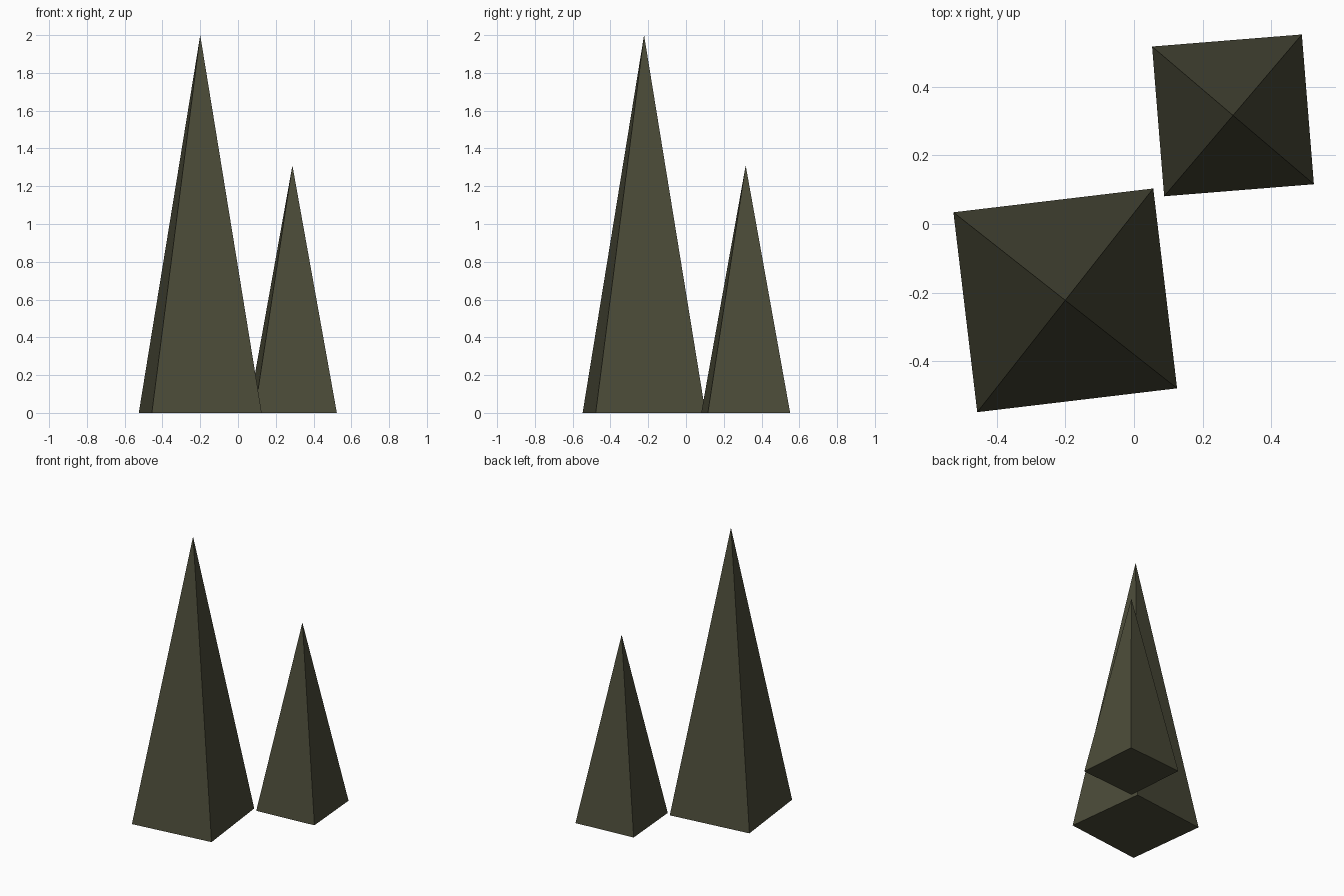
import bpy
import bmesh
from math import radians
from mathutils import Matrix

cube = bpy.data.objects.get("Cube")
if cube:
    bpy.data.objects.remove(cube, do_unlink=True)

# Dark olive stone
stone = bpy.data.materials.new("dark_olive")
stone.use_nodes = True
colour = (0.07, 0.07, 0.04, 1.0)
stone.diffuse_color = colour
stone.node_tree.nodes["Principled BSDF"].inputs["Base Color"].default_value = colour


def spire(name, x, y, radius, height, turn):
    """Four-sided pyramid standing on the ground, turned about its axis."""
    bm = bmesh.new()
    bmesh.ops.create_cone(bm, cap_ends=True, segments=4, radius1=radius,
                          radius2=0, depth=height,
                          matrix=Matrix.Translation((0, 0, height / 2)))
    bmesh.ops.remove_doubles(bm, verts=bm.verts, dist=0.0001)
    bmesh.ops.recalc_face_normals(bm, faces=bm.faces)
    mesh = bpy.data.meshes.new(name)
    bm.to_mesh(mesh)
    bm.free()
    mesh.materials.append(stone)
    obj = bpy.data.objects.new(name, mesh)
    obj.location = (x, y, 0)
    obj.rotation_euler.z = radians(45 + turn)
    bpy.context.collection.objects.link(obj)


# Tall spire in front, short spire behind
spire("tall_spire", -0.2, -0.222, 0.414, 2.0, 6.8)
spire("short_spire", 0.288, 0.316, 0.309, 1.31, 4.6)
